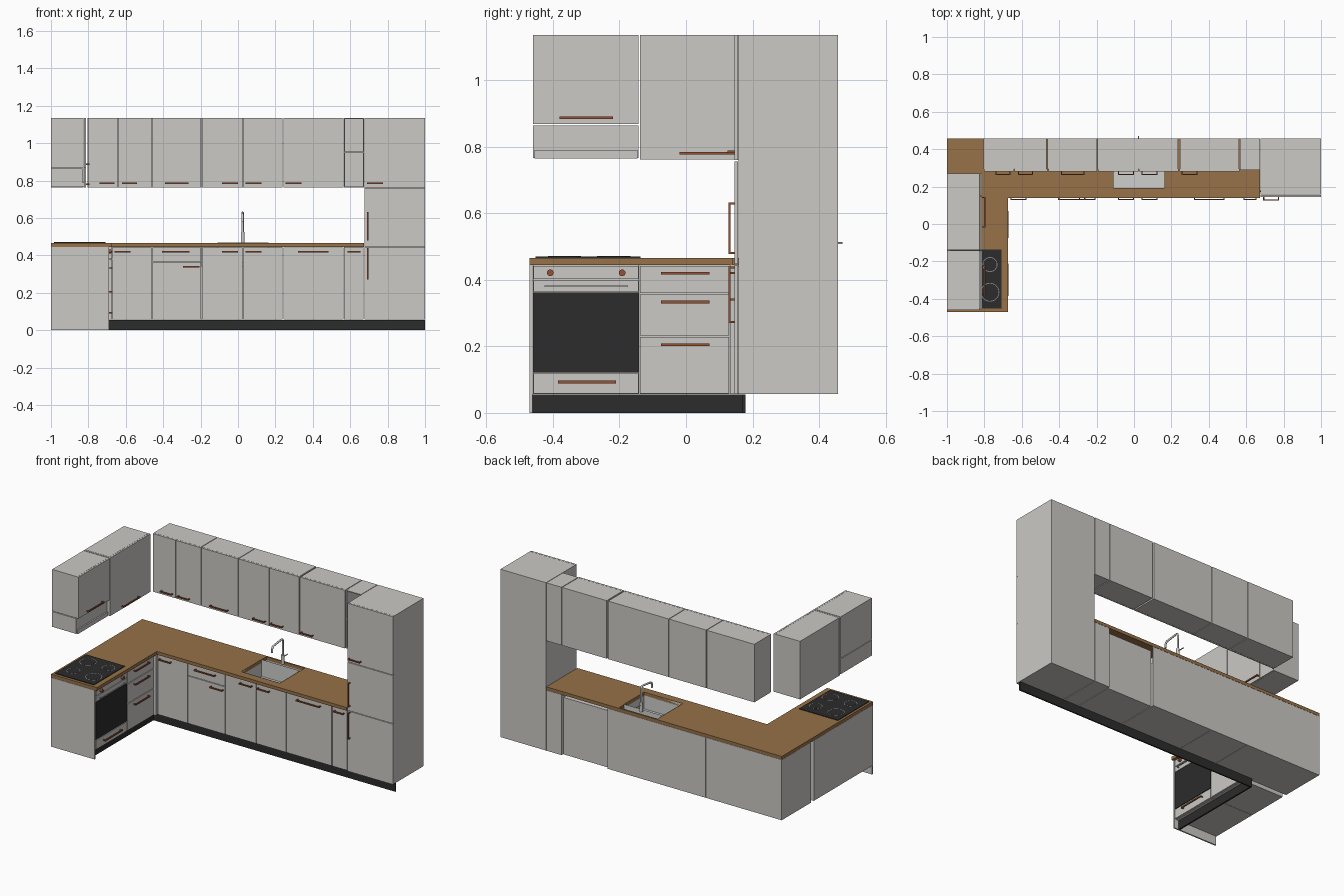
import bpy, bmesh, math
from mathutils import Vector, Matrix

if "Cube" in bpy.data.objects:
    bpy.data.objects.remove(bpy.data.objects["Cube"])


def mat(name, rgb):
    m = bpy.data.materials.new(name)
    m.diffuse_color = (*rgb, 1)
    m.use_nodes = True
    m.node_tree.nodes["Principled BSDF"].inputs["Base Color"].default_value = m.diffuse_color
    return m


GREY = mat("cabinet_grey", (0.60, 0.585, 0.56))
WOOD = mat("worktop_wood", (0.31, 0.165, 0.065))
BLACK = mat("charcoal", (0.025, 0.025, 0.025))
COPPER = mat("copper_handle", (0.30, 0.085, 0.035))
STEEL = mat("steel", (0.62, 0.62, 0.61))
RING = mat("ring_grey", (0.25, 0.25, 0.25))


def finish(name, bm, material):
    me = bpy.data.meshes.new(name)
    bm.to_mesh(me)
    bm.free()
    me.materials.append(material)
    ob = bpy.data.objects.new(name, me)
    bpy.context.collection.objects.link(ob)
    return ob


def box(name, x, y, z, material=GREY):
    """Box from (min, max) ranges."""
    bm = bmesh.new()
    bmesh.ops.create_cube(bm, size=1)
    for v in bm.verts:
        v.co = [r[0] + (c + 0.5) * (r[1] - r[0]) for c, r in zip(v.co, (x, y, z))]
    return finish(name, bm, material)


def rod(name, a, b, r, material, sides=20):
    """Cylinder between two points."""
    a, b = Vector(a), Vector(b)
    d = b - a
    bm = bmesh.new()
    m = Matrix.Translation((a + b) / 2) @ d.to_track_quat('Z', 'Y').to_matrix().to_4x4()
    bmesh.ops.create_cone(bm, cap_ends=True, segments=sides, radius1=r, radius2=r,
                          depth=d.length, matrix=m)
    for f in bm.faces:
        f.smooth = len(f.verts) == 4
    return finish(name, bm, material)


G = 0.002   # half gap between neighbouring fronts
T = 0.011   # front panel thickness


def front_y(name, x, z, y):
    """Panel facing -y with its face at y."""
    return box(name, (x[0] + G, x[1] - G), (y, y + T), (z[0] + G, z[1] - G))


def front_x(name, y, z, x, material=GREY):
    """Panel facing +x with its face at x."""
    return box(name, (x - T, x), (y[0] + G, y[1] - G), (z[0] + G, z[1] - G), material)


def handle_y(x, z, y):
    """Horizontal bar handle on a front facing -y."""
    box("handle", x, (y - 0.020, y - 0.014), (z - 0.004, z + 0.004), COPPER)
    for px in (x[0], x[1] - 0.006):
        box("handle_post", (px, px + 0.006), (y - 0.016, y), (z - 0.003, z + 0.003), COPPER)


def handle_x(y, z, x):
    """Horizontal bar handle on a front facing +x."""
    box("handle", (x + 0.012, x + 0.018), y, (z - 0.004, z + 0.004), COPPER)
    for py in (y[0], y[1] - 0.006):
        box("handle_post", (x, x + 0.014), (py, py + 0.006), (z - 0.003, z + 0.003), COPPER)


BACK, FY, FX = 0.456, 0.148, -0.69
Z0, Z1 = 0.056, 0.444

# Base carcasses along the back wall
by = (FY + T + 0.001, BACK)
box("corner_base", (-1, -0.461), by, (Z0, Z1))
box("drawer_base", (-0.459, -0.196), by, (Z0, Z1))
box("sink_base", (-0.194, 0.239), by, (Z0, 0.34))
box("sink_base_back", (-0.459, 0.239), (0.449, BACK), (Z0, Z1))
box("dishwasher_body", (0.243, 0.562), (by[0], 0.44), (Z0, 0.422))
box("narrow_base", (0.566, 0.672), by, (Z0, Z1))

# Base fronts along the back wall
for x in ((-0.675, -0.46), (-0.195, 0.025), (0.025, 0.24), (0.24, 0.565), (0.565, 0.673)):
    front_y("base_door", x, (Z0, Z1), FY)
front_y("base_drawer", (-0.46, -0.195), (0.365, Z1), FY)
front_y("base_door", (-0.46, -0.195), (Z0, 0.365), FY)
for x in ((-0.66, -0.575), (-0.405, -0.26), (-0.085, 0.0), (0.04, 0.125),
          (0.32, 0.485), (0.585, 0.655)):
    handle_y(x, 0.42, FY)
handle_y((-0.295, -0.205), 0.34, FY)

# Left run: carcasses, end panel and corner post
lx = (-1, FX - T - 0.001)
box("oven_base", lx, (-0.459, -0.141), (Z0, Z1))
box("drawer_stack_base", lx, (-0.139, 0.13), (Z0, Z1))
box("end_panel", (-1, FX), (-0.47, -0.461), (0, Z1))
box("corner_post", (-0.71, -0.677), (0.132, 0.158), (Z0, Z1))

# Oven
oy = (-0.46, -0.14)
front_x("oven_control_panel", oy, (0.40, Z1), FX)
front_x("oven_door_top", oy, (0.363, 0.40), FX)
front_x("oven_glass", oy, (0.12, 0.363), FX, BLACK)
front_x("oven_drawer", oy, (Z0, 0.12), FX)
box("oven_handle", (FX + 0.012, FX + 0.017), (-0.425, -0.175), (0.378, 0.382), STEEL)
for y in (-0.425, -0.180):
    box("oven_handle_post", (FX, FX + 0.013), (y, y + 0.005), (0.378, 0.382), STEEL)
for y in (-0.408, -0.192):
    rod("oven_knob", (FX, y, 0.421), (FX + 0.014, y, 0.421), 0.010, COPPER)
handle_x((-0.385, -0.21), 0.093, FX)

# Drawer stack
for z, hz in (((0.358, Z1), 0.42), ((0.23, 0.358), 0.333), ((Z0, 0.23), 0.205)):
    front_x("stack_drawer", (-0.14, 0.131), z, FX)
    handle_x((-0.075, 0.07), hz, FX)

# Plinths
box("back_plinth", (-0.72, 1.0), (0.17, 0.179), (0, 0.055), BLACK)
box("left_plinth", (-0.73, -0.72), (-0.461, 0.179), (0, 0.055), BLACK)

# Worktop, left open around the sink
wz = (0.445, 0.466)
SX, SY = (-0.11, 0.163), (0.192, 0.445)
box("worktop_left", (-1, -0.675), (-0.47, 0.14), wz, WOOD)
box("worktop_corner", (-1, SX[0]), (0.14, BACK), wz, WOOD)
box("worktop_sink_front", SX, (0.14, SY[0]), wz, WOOD)
box("worktop_sink_back", SX, (SY[1], BACK), wz, WOOD)
box("worktop_right", (SX[1], 0.674), (0.14, BACK), wz, WOOD)

# Sink: sheet with the basin inset and pushed down
bm = bmesh.new()
sheet = bm.faces.new([bm.verts.new((x, y, 0.468)) for x, y in
                      ((SX[0], SY[0]), (SX[1], SY[0]), (SX[1], SY[1]), (SX[0], SY[1]))])
bmesh.ops.inset_region(bm, faces=[sheet], thickness=0.014)
for v in sheet.verts:
    if v.co.y > 0.35:
        v.co.y = 0.395
floor = bmesh.ops.extrude_discrete_faces(bm, faces=[sheet])["faces"][0]
for v in floor.verts:
    v.co.z = 0.36
finish("sink", bm, STEEL)
rod("sink_drain", (0.026, 0.30, 0.360), (0.026, 0.30, 0.363), 0.016, RING)

# Tap: base, curved pipe and lever
TX, TY = 0.025, 0.42
rod("tap_base", (TX, TY, 0.467), (TX, TY, 0.525), 0.010, STEEL)
cu = bpy.data.curves.new("tap_spout", 'CURVE')
cu.dimensions = '3D'
cu.bevel_depth = 0.006
cu.bevel_resolution = 3
cu.use_fill_caps = True
path = [(TY, 0.50), (TY, 0.615), (TY - 0.004, 0.624), (TY - 0.013, 0.628),
        (0.325, 0.618), (0.315, 0.612), (0.311, 0.603), (0.311, 0.58)]
sp = cu.splines.new('POLY')
sp.points.add(len(path) - 1)
for p, (y, z) in zip(sp.points, path):
    p.co = (TX, y, z, 1)
cu.materials.append(STEEL)
bpy.context.collection.objects.link(bpy.data.objects.new("tap_spout", cu))
rod("tap_lever", (TX, TY, 0.51), (TX, 0.47, 0.51), 0.003, STEEL)

# Hob with four ringed burners
box("hob", (-0.985, -0.708), (-0.452, -0.137), (0.466, 0.470), BLACK)
for x, y, r in ((-0.77, -0.365, 0.050), (-0.77, -0.217, 0.040),
                (-0.915, -0.365, 0.040), (-0.915, -0.217, 0.050)):
    rod("burner_ring", (x, y, 0.469), (x, y, 0.4708), r, RING, 32)
    rod("burner_plate", (x, y, 0.469), (x, y, 0.4716), r - 0.004, BLACK, 32)

# Upper cabinets along the back wall
U0, U1, UY = 0.762, 1.135, 0.282
for x in ((-0.805, -0.467), (-0.463, -0.199), (-0.195, 0.235), (0.245, 0.561)):
    box("upper_cabinet", x, (UY + T + 0.001, BACK), (U0, U1))
for x in ((-0.805, -0.64), (-0.64, -0.46), (-0.46, -0.195), (-0.195, 0.025),
          (0.025, 0.24), (0.24, 0.565)):
    front_y("upper_door", x, (U0 - G, U1 + G), UY)
for x in ((-0.74, -0.66), (-0.62, -0.54), (-0.39, -0.265), (-0.085, 0.0),
          (0.04, 0.125), (0.255, 0.34)):
    handle_y(x, 0.785, UY)

# Narrow open shelf unit
sy = (UY + 0.006, BACK)
for x in (0.566, 0.667):
    box("shelf_side", (x, x + 0.006), sy, (U0, U1))
for z in (U0, 0.948, U1 - 0.006):
    box("shelf_board", (0.572, 0.667), sy, (z, z + 0.006))
box("shelf_back", (0.572, 0.667), (0.449, BACK), (U0, U1))

# Upper cabinets on the left, with extractor hood
UX = -0.813
box("hood_cabinet", (-1, UX - T - 0.001), (-0.459, -0.142), (0.868, U1))
box("side_upper_cabinet", (-1, UX - T - 0.001), (-0.127, 0.27), (U0, U1))
box("side_upper_end", (-1, UX - T - 0.001), (-0.138, -0.129), (U0, U1))
front_x("hood_door", (-0.462, -0.14), (0.866, U1 + G), UX)
front_x("side_upper_door", (-0.14, 0.15), (U0 - G, U1 + G), UX)
front_x("side_upper_filler", (0.15, 0.272), (U0 - G, U1 + G), UX)
box("hood_body", (-1, -0.832), (-0.459, -0.142), (0.766, 0.864))
box("hood_visor", (-0.831, -0.822), (-0.455, -0.145), (0.764, 0.790))
handle_x((-0.38, -0.22), 0.887, UX)
handle_x((-0.02, 0.145), 0.78, UX)

# Tall cabinet
TYF = 0.145
tx = (0.676, 1.0)
box("tall_cabinet", tx, (TYF + T + 0.001, BACK), (Z0, U1))
for z in ((Z0 - G, 0.446), (0.446, 0.758), (0.758, U1 + G)):
    front_y("tall_door", (tx[0] - G, tx[1] + G), z, TYF)
handle_y((0.69, 0.775), 0.785, TYF)
for z in ((0.27, 0.44), (0.478, 0.632)):
    box("tall_handle", (0.691, 0.698), (TYF - 0.018, TYF - 0.012), z, COPPER)
    for pz in (z[0], z[1] - 0.006):
        box("tall_handle_post", (0.692, 0.697), (TYF - 0.014, TYF), (pz, pz + 0.006), COPPER)
